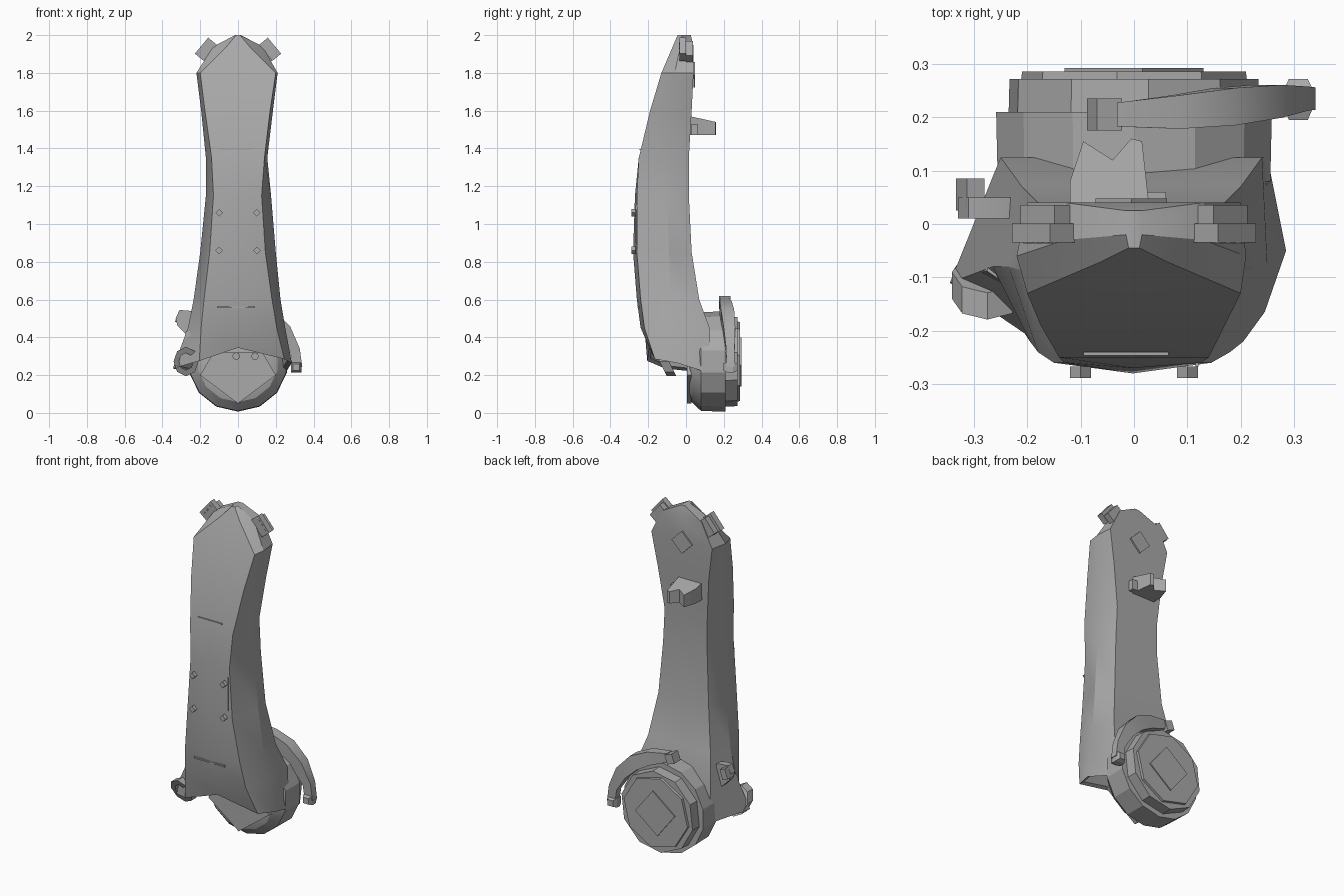
import bpy, bmesh, math
from mathutils import Vector, Matrix

cube = bpy.data.objects.get("Cube")
if cube:
    bpy.data.objects.remove(cube)

grey = bpy.data.materials.new("matte grey")
grey.use_nodes = True
COLOUR = (0.4, 0.4, 0.4, 1)
grey.diffuse_color = COLOUR
grey.node_tree.nodes["Principled BSDF"].inputs["Base Color"].default_value = COLOUR


def finish(name, bm, angle=28):
    bmesh.ops.recalc_face_normals(bm, faces=bm.faces)
    mesh = bpy.data.meshes.new(name)
    bm.to_mesh(mesh)
    bm.free()
    obj = bpy.data.objects.new(name, mesh)
    bpy.context.collection.objects.link(obj)
    mesh.materials.append(grey)
    bpy.ops.object.select_all(action='DESELECT')
    bpy.context.view_layer.objects.active = obj
    obj.select_set(True)
    bpy.ops.object.shade_smooth_by_angle(angle=math.radians(angle))
    return obj


def loft(name, rings, angle=28, closed=False):
    """Skin a list of equal rings, then cap the ends or join them in a loop."""
    bm = bmesh.new()
    rows = [[bm.verts.new(p) for p in ring] for ring in rings]
    n = len(rows[0])
    pairs = list(zip(rows, rows[1:]))
    if closed:
        pairs.append((rows[-1], rows[0]))
    for a, b in pairs:
        for i in range(n):
            j = (i + 1) % n
            bm.faces.new((a[i], a[j], b[j], b[i]))
    if not closed:
        bm.faces.new(rows[0])
        bm.faces.new(rows[-1])
    return finish(name, bm, angle)


def disc(name, centre, profile, sides, turn=0.0):
    """Stack of polygon rings along y from (radius, y) pairs."""
    rings = []
    for r, y in profile:
        angles = [turn + math.tau * i / sides for i in range(sides)]
        rings.append([(centre[0] + r * math.cos(a), y, centre[1] + r * math.sin(a)) for a in angles])
    return loft(name, rings, 20)


def box(name, centre, size, tilt=0.0):
    """Box turned about the y axis by a tilt in degrees."""
    bm = bmesh.new()
    m = Matrix.Translation(centre) @ Matrix.Rotation(math.radians(tilt), 4, 'Y') @ Matrix.Diagonal((*size, 1))
    bmesh.ops.create_cube(bm, size=1, matrix=m)
    return finish(name, bm)


def plate(name, outline, y0, y1):
    """Extrude an (x, z) outline along y."""
    return loft(name, [[(x, y, z) for x, z in outline] for y in (y0, y1)])


# Main shell: z, left, right, front left, front right, back left, back right, y front, mid, back
SHELL = [
    (2.00, -.015, .015, -.01, .01, -.015, .015, -.045, -.02, .025),
    (1.94, -.13, .13, -.06, .06, -.13, .13, -.07, -.03, .04),
    (1.80, -.22, .21, -.2, .2, -.20, .20, -.13, -.06, .04),
    (1.60, -.195, .185, -.175, .17, -.17, .165, -.19, -.09, .03),
    (1.35, -.17, .155, -.14, .14, -.15, .13, -.25, -.11, .015),
    (1.15, -.17, .175, -.13, .125, -.15, .14, -.27, -.10, .015),
    (0.85, -.20, .20, -.15, .145, -.17, .16, -.28, -.09, .03),
    (0.60, -.235, .225, -.18, .18, -.21, .20, -.26, -.08, .07),
    (0.45, -.265, .25, -.195, .205, -.25, .24, -.24, -.08, .125),
]
rings = []
for z, l, r, fl, fr, bl, br, f, m, b in SHELL:
    corner = f + max(0, min(.02, (1.35 - z) * .05))
    rings.append([(fl, corner, z), ((fl + fr) / 2, f, z), (fr, corner, z), (r, m, z),
                  (br, b, z), ((bl + br) / 2, b, z), (bl, b, z), (l, m, z)])
rim = [(-.205, -.205, .275), (0, -.195, .345), (.245, -.165, .285), (.285, -.05, .265),
       (.25, .125, .21), (0, .125, .16), (-.24, .125, .21), (-.345, -.11, .235)]
rings.append(rim)
# Hollow underside
rings.append([(x * .92, y * .92, z + .015) for x, y, z in rim])
rings.append([(x * .8, y * .8, .43) for x, y, z in rim])
loft("main_shell", rings)

# Lower joint housing with stepped back cover
HUB = (0, .272)
disc("joint_housing", HUB, [(.17, .015), (.215, .03), (.262, .08), (.265, .21)], 14, math.pi / 14)
disc("joint_step", HUB, [(.24, .2), (.238, .272)], 10, .2)
disc("joint_cover", HUB, [(.214, .27), (.212, .286)], 8, .15)
box("joint_badge", (0, .288, .27), (.185, .009, .185), 52)
plate("joint_front_ridge", [(-.2, .2), (0, .05), (.2, .2), (.13, .32), (-.13, .32)], .006, .03)

# Upper joint back plate
box("upper_badge", (-.005, .043, 1.79), (.095, .009, .095), 45)

# Ribbed tabs at the top corners
for side, label in ((-1, "right"), (1, "left")):
    t = side * 50
    a = math.radians(t)
    box("top_tab_" + label, (side * .17, -.017, 1.925), (.11, .036, .06), t)
    box("top_tab_back_" + label, (side * .158, .018, 1.912), (.10, .036, .06), t)
    for k in (-1, 0, 1):
        box("tab_stud_" + label, (side * .18 + k * .03 * math.cos(a), -.035,
                                  1.932 - k * .03 * math.sin(a)), (.013, .004, .013), t)

# Notched bracket on the back, sloping down at its tip
bracket = [(-.12, .02), (-.12, .08), (-.095, .155), (-.04, .12), (-.005, .16), (.015, .155), (.03, .02)]
loft("back_bracket", [[(x, y, z - slope * y) for x, y in bracket]
                      for z, slope in ((1.47, .0), (1.575, .22))])
box("bracket_foot", (-.005, .045, 1.5), (.13, .03, .06))

# Curved lever around the joint: x, y, z, half thickness
LEVER = [(.315, .235, .24, .03), (.302, .235, .33, .032), (.25, .23, .43, .044),
         (.17, .22, .51, .05), (.08, .21, .555, .045), (-.03, .205, .583, .032)]
lever = []
for x, y, z, h in LEVER:
    out = Vector((x, 0, z - .2)).normalized() * h * .85
    lever.append([(x + s * out.x, y + d * h * .7, z + s * out.z)
                  for s, d in ((-1, -1), (1, -1), (1, 1), (-1, 1))])
loft("lever_arm", lever)
disc("lever_grip", (.308, .242), [(.025, .195), (.04, .22), (.04, .25), (.025, .272)], 4, math.pi / 4)
box("lever_block", (-.055, .205, .585), (.05, .06, .055), 20)

# Side hook on the right
plate("side_hook", [(-.2, .52), (-.25, .54), (-.31, .545), (-.33, .5), (-.32, .46), (-.26, .40), (-.2, .36)], .01, .05)
box("hook_tip", (-.307, .055, .505), (.035, .06, .06), 20)

# Slanted open clamp at the lower right corner
clamp = []
for i in range(8):
    a = math.tau * i / 8
    c, s = math.cos(a), math.sin(a)
    clamp.append([(-.275 + r * c * .85, y - .5 * r * s, .272 + r * s)
                  for r, y in ((.045, -.14), (.078, -.14), (.078, -.09), (.045, -.09))])
loft("side_clamp", clamp, closed=True)

# Bolts, panel seams and small pegs on the front
for x in (-.1, .1):
    for z in (1.06, .86):
        box("front_bolt", (x, -.278, z), (.028, .022, .028), 45)
box("upper_seam", (-.015, -.243, 1.395), (.16, .006, .006))
box("lower_seam", (-.01, -.252, .56), (.2, .012, .008))
box("left_seam", (.118, -.262, 1.0), (.005, .01, .2))
for x in (-.01, .09):
    disc("front_peg", (x, .3), [(.02, -.02), (.02, .06)], 8)
